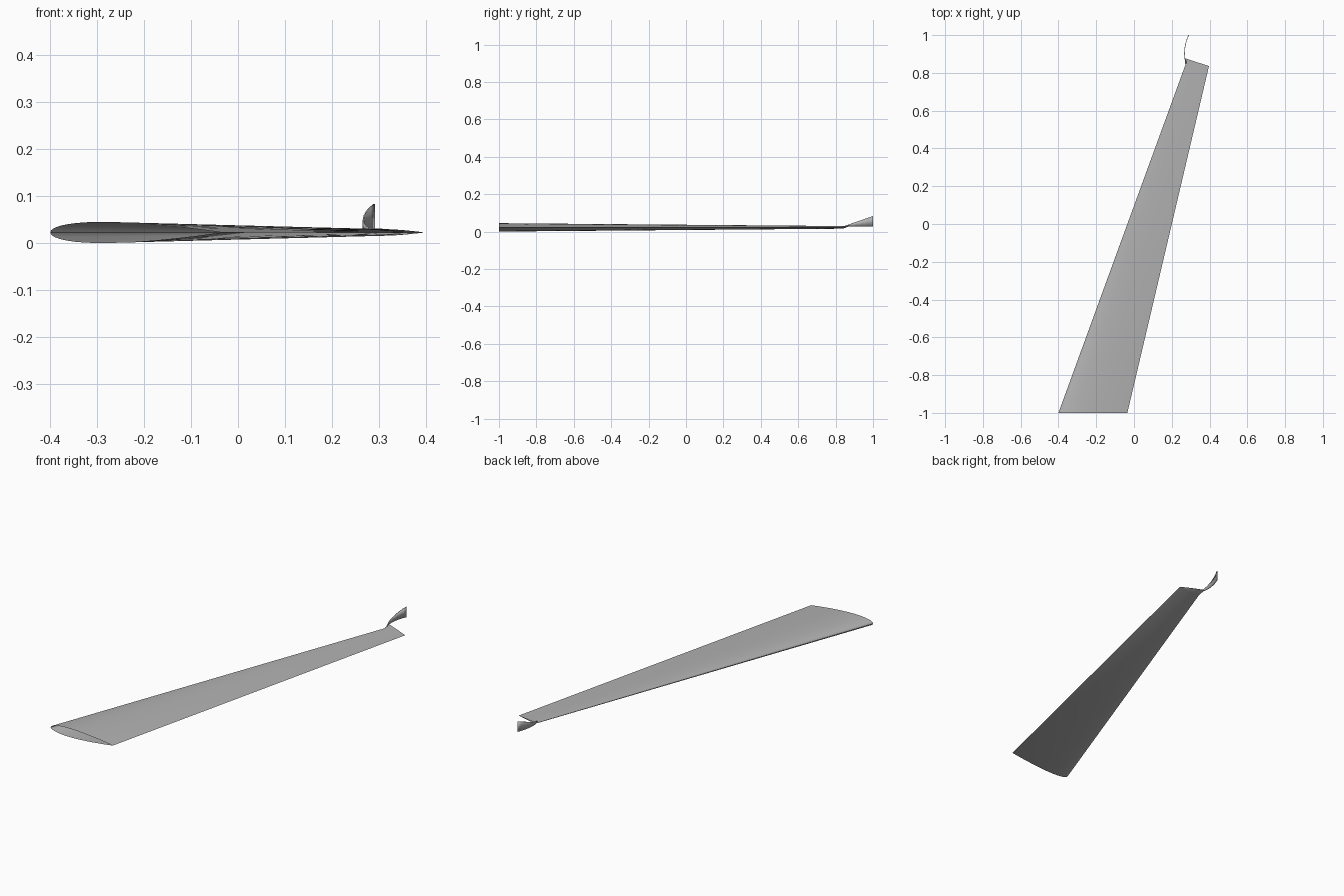
import bpy, bmesh, math
from mathutils import Vector

if "Cube" in bpy.data.objects:
    bpy.data.objects.remove(bpy.data.objects["Cube"])

grey = bpy.data.materials.new("light_grey")
grey.use_nodes = True
COLOUR = (0.45, 0.45, 0.45, 1)
grey.diffuse_color = COLOUR
grey.node_tree.nodes["Principled BSDF"].inputs["Base Color"].default_value = COLOUR


def section(lead, trail, thick, n=20):
    """Closed symmetric aerofoil ring from trailing edge over the top and back."""
    lead, trail = Vector(lead), Vector(trail)
    ring = []
    for i in range(2 * n):
        t = 0.5 + 0.5 * math.cos(math.pi * i / n)
        half = 5 * thick * (0.2969 * math.sqrt(t) - 0.126 * t - 0.3516 * t**2
                            + 0.2843 * t**3 - 0.1036 * t**4)
        p = lead.lerp(trail, t)
        p.z += half if i <= n else -half
        ring.append(p)
    return ring


def loft(name, rings, closed):
    bm = bmesh.new()
    rows = [[bm.verts.new(p) for p in ring] for ring in rings]
    for a, b in zip(rows, rows[1:]):
        count = len(a)
        for i in range(count if closed else count - 1):
            j = (i + 1) % count
            bm.faces.new((a[i], a[j], b[j], b[i]))
    bmesh.ops.remove_doubles(bm, verts=bm.verts[:], dist=0.00005)
    bmesh.ops.recalc_face_normals(bm, faces=bm.faces[:])
    mesh = bpy.data.meshes.new(name)
    bm.to_mesh(mesh)
    bm.free()
    mesh.materials.append(grey)
    obj = bpy.data.objects.new(name, mesh)
    bpy.context.collection.objects.link(obj)
    bpy.ops.object.select_all(action="DESELECT")
    obj.select_set(True)
    bpy.context.view_layer.objects.active = obj
    bpy.ops.object.shade_smooth_by_angle(angle=math.radians(40))
    return obj


# Swept, tapering wing skin, open at the root, with a raked thin tip
MID = 0.0225
tip_trail = (0.397, 0.836, MID)
loft("wing", [
    section((-0.4, -1, MID), (-0.035, -1, MID), 0.045),
    section((0.272, 0.842, MID), tip_trail, 0.014),
    section((0.268, 0.878, 0.031), tip_trail, 0.004),
], True)

# Thin upright winglet curving back from the leading corner of the tip
path = [(0.278, 0.85), (0.270, 0.875), (0.267, 0.9), (0.269, 0.93),
        (0.275, 0.96), (0.282, 0.982), (0.290, 1.0)]
rings = []
for x, y in path:
    top = 0.031 + 0.052 * (y - 0.85) / 0.15
    rings.append([(x, y, 0.028), (x, y, top)])
winglet = loft("winglet", rings, False)
solid = winglet.modifiers.new("thickness", "SOLIDIFY")
solid.thickness = 0.003
solid.offset = 0
